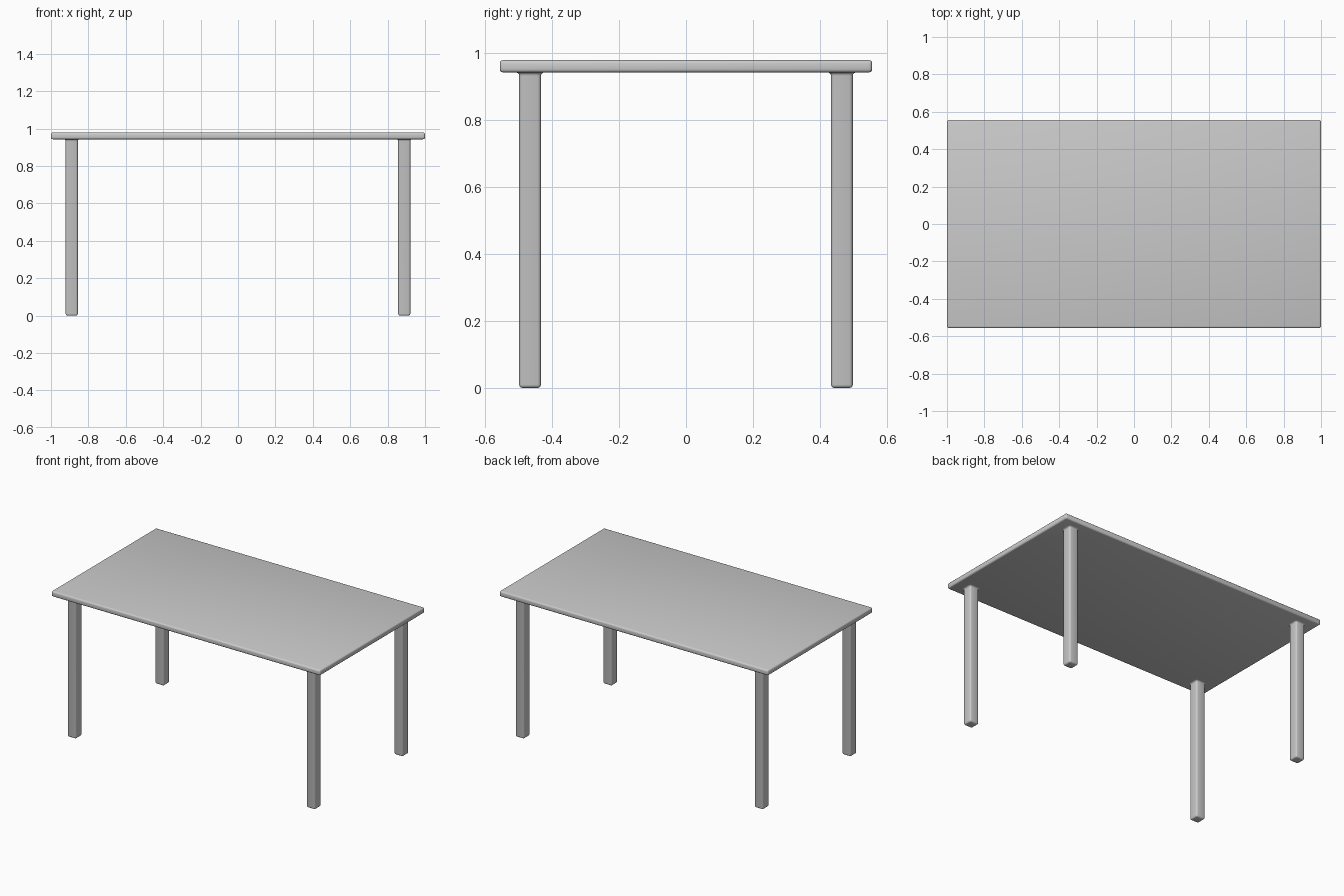
import bpy, bmesh, math

if "Cube" in bpy.data.objects:
    bpy.data.objects.remove(bpy.data.objects["Cube"])

TOP_Z, UNDER_Z = 0.98, 0.943
LEG_X, LEG_Y = 0.889, 0.466
R = 0.01          # edge rounding
CORE = 0.0225     # half leg width without rounding
SEG = 3


def make_object(name, bm):
    bmesh.ops.recalc_face_normals(bm, faces=bm.faces)
    mesh = bpy.data.meshes.new(name)
    bm.to_mesh(mesh)
    bm.free()
    obj = bpy.data.objects.new(name, mesh)
    bpy.context.collection.objects.link(obj)
    bpy.ops.object.select_all(action='DESELECT')
    obj.select_set(True)
    bpy.context.view_layer.objects.active = obj
    bpy.ops.object.shade_smooth_by_angle(angle=math.radians(35))
    return obj


# Tabletop: slab with rounded edges
bm = bmesh.new()
bmesh.ops.create_cube(bm, size=1)
bmesh.ops.scale(bm, vec=(2, 1.113, TOP_Z - UNDER_Z), verts=bm.verts)
bmesh.ops.translate(bm, vec=(0, 0, (TOP_Z + UNDER_Z) / 2), verts=bm.verts)
bmesh.ops.bevel(bm, geom=bm.edges[:], offset=R, segments=SEG, profile=0.5,
                affect='EDGES')
make_object("tabletop", bm)

# Leg profile: (corner radius, height) with rounded foot and flared fillet on top
angles = [i * math.pi / 2 / SEG for i in range(SEG + 1)]
profile = [(R * math.sin(a), R * (1 - math.cos(a))) for a in angles]
profile += [(R + R * (1 - math.cos(a)), UNDER_Z - R + R * math.sin(a))
            for a in angles]

# Legs: rounded square rings bridged together, mirrored to four corners
bm = bmesh.new()
rings = []
for radius, z in profile:
    ring = []
    for corner in range(4):
        mid = math.pi / 4 + corner * math.pi / 2
        cx = math.copysign(CORE, math.cos(mid))
        cy = math.copysign(CORE, math.sin(mid))
        for a in angles:
            t = corner * math.pi / 2 + a
            ring.append(bm.verts.new((LEG_X + cx + radius * math.cos(t),
                                      LEG_Y + cy + radius * math.sin(t), z)))
    rings.append(ring)
for low, high in zip(rings, rings[1:]):
    for i in range(len(low)):
        j = (i + 1) % len(low)
        bm.faces.new((low[i], low[j], high[j], high[i]))
bm.faces.new(rings[0])
bm.faces.new(rings[-1])
bmesh.ops.remove_doubles(bm, verts=bm.verts, dist=0.0001)
legs = make_object("legs", bm)
mirror = legs.modifiers.new("four_corners", 'MIRROR')
mirror.use_axis = (True, True, False)
